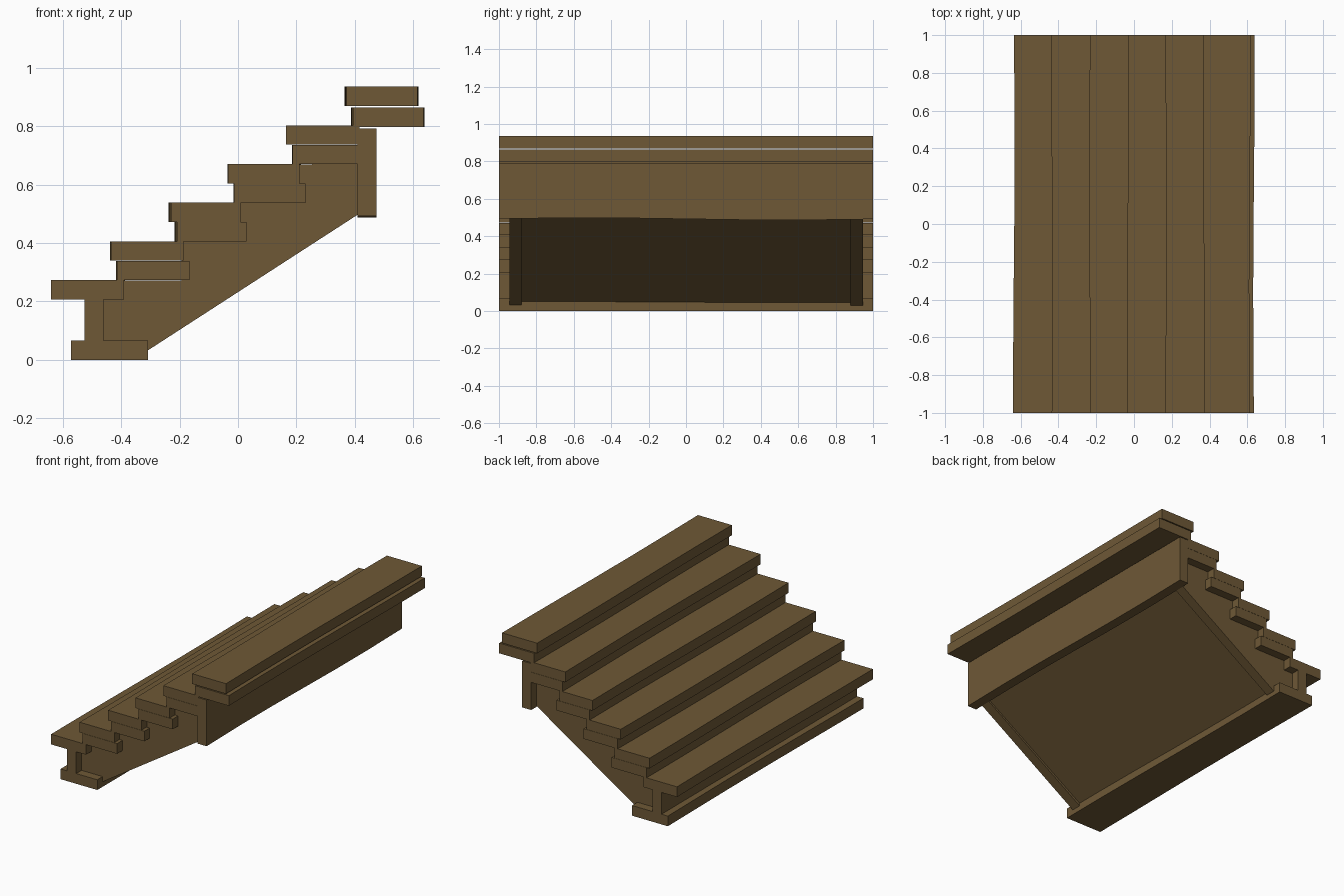
import bpy, bmesh, math

old = bpy.data.objects.get("Cube")
if old:
    bpy.data.objects.remove(old)

wood = bpy.data.materials.new("brown wood")
wood.use_nodes = True
colour = (0.157, 0.099, 0.037, 1)
wood.diffuse_color = colour
wood.node_tree.nodes["Principled BSDF"].inputs["Base Color"].default_value = colour


def extrude_profile(name, points, y0, y1, segments=1, wobble=None):
    """Sweep an x-z profile along y, optionally with hand-cut unevenness."""
    bm = bmesh.new()
    rings = []
    for s in range(segments + 1):
        y = y0 + (y1 - y0) * s / segments
        ring = []
        for x, z in points:
            dx, dz = wobble(x, y, z) if wobble else (0, 0)
            ring.append(bm.verts.new((x + dx, y, z + dz)))
        rings.append(ring)
    n = len(points)
    for a, b in zip(rings, rings[1:]):
        for i in range(n):
            j = (i + 1) % n
            bm.faces.new((a[i], a[j], b[j], b[i]))
    bm.faces.new(rings[0])
    bm.faces.new(rings[-1])
    bmesh.ops.recalc_face_normals(bm, faces=bm.faces)
    mesh = bpy.data.meshes.new(name)
    bm.to_mesh(mesh)
    bm.free()
    mesh.materials.append(wood)
    obj = bpy.data.objects.new(name, mesh)
    bpy.context.collection.objects.link(obj)
    return obj


def beam(name, x0, x1, z0, z1, wobble):
    return extrude_profile(name, [(x0, z0), (x1, z0), (x1, z1), (x0, z1)],
                           -1, 1, 6, wobble)


def bowed(x, y, z):
    return 0.004 * math.sin(2.5 * y + 9 * x), 0


def sagging(x, y, z):
    return 0, (-0.006 * math.sin(3 * y) if z < 0.6 else 0)


RUN, RISE, THICK = 0.201, 0.1325, 0.066

# Steps: a tread plank over a support plank set slightly back
for i in range(6):
    x, z = -0.636 + RUN * i, 0.207 + RISE * i
    beam(f"tread_{i + 1}", x, x + 0.245, z, z + THICK, bowed)
    if i:
        beam(f"tread_support_{i + 1}", x + 0.021, x + 0.266,
             z - THICK - (0.006 if i == 5 else 0.001),
             z - (0.006 if i == 5 else 0.001), bowed)

# Base plank, first riser and tall back beam
beam("base_plank", -0.568, -0.312, 0, 0.066, bowed)
beam("first_riser", -0.525, -0.46, 0.066, 0.207, None)
beam("back_beam", 0.41, 0.475, 0.492, 0.792, sagging)

# Notched side stringers
profile = [(-0.46, 0.03), (-0.312, 0.03), (0.41, 0.497), (0.41, 0.67)]
for i in range(4, 0, -1):
    x = -0.395 + RUN * (i - 1)
    profile += [(x, 0.272 + RISE * (i - 1)), (x, 0.272 + RISE * (i - 2))]
    if i == 1:
        profile[-1] = (x, 0.207)
profile.append((-0.46, 0.207))
for side, y in (("right", -0.945), ("left", 0.88)):
    extrude_profile(f"stringer_{side}", profile, y, y + 0.065)

# Sloping soffit panel between the stringers
extrude_profile("soffit_panel",
                [(-0.34, 0.03), (0.41, 0.51), (0.41, 0.55), (-0.34, 0.07)],
                -0.88, 0.88)
